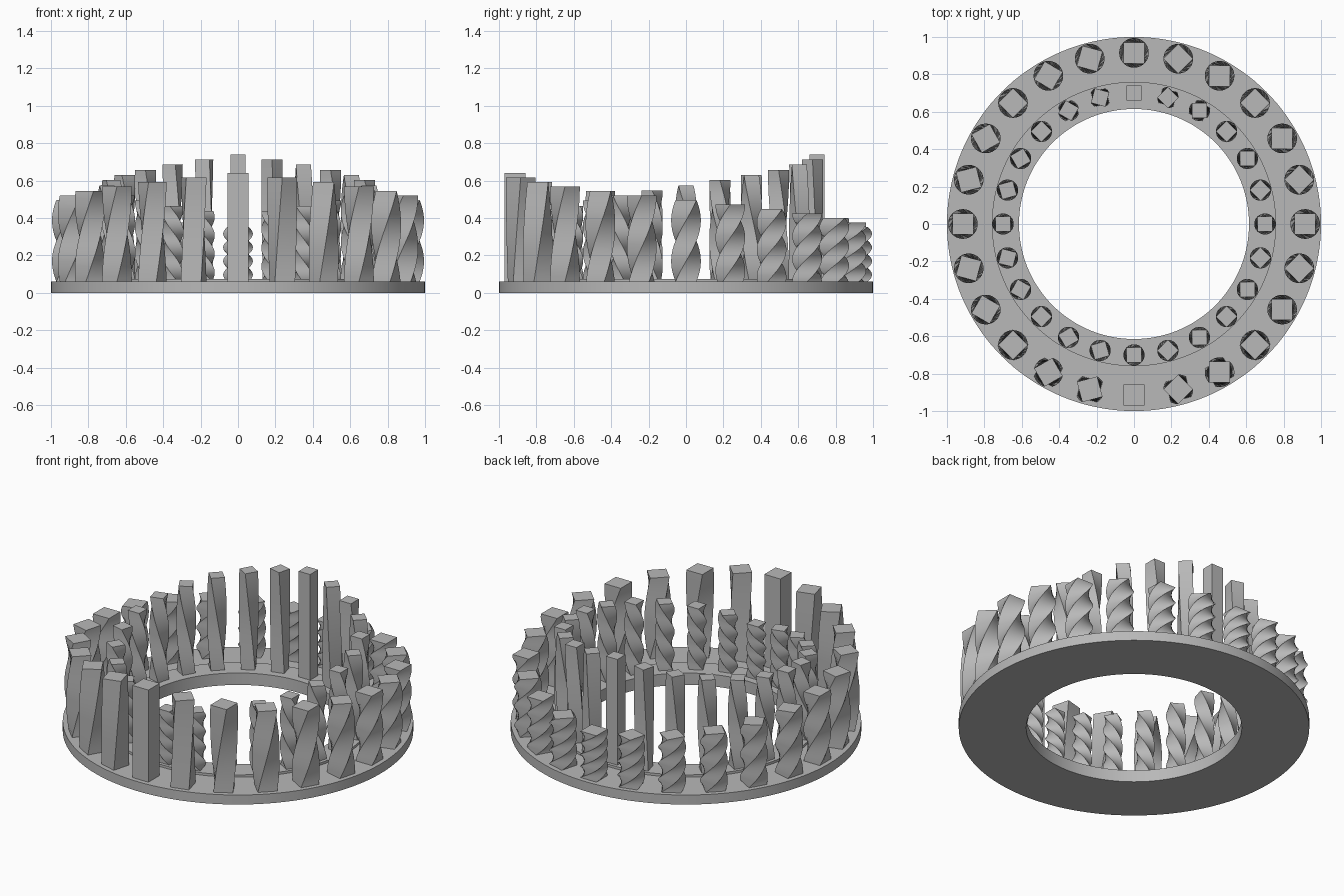
import bpy
import bmesh
from math import cos, sin, pi, radians

cube = bpy.data.objects.get("Cube")
if cube:
    bpy.data.objects.remove(cube, do_unlink=True)

# One plain grey for everything
grey = bpy.data.materials.new("plain_grey")
grey.use_nodes = True
COLOUR = (0.48, 0.48, 0.48, 1)
grey.diffuse_color = COLOUR
grey.node_tree.nodes["Principled BSDF"].inputs["Base Color"].default_value = COLOUR


def finish(name, bm):
    """Turn a bmesh into a shaded, coloured object."""
    bmesh.ops.recalc_face_normals(bm, faces=bm.faces)
    mesh = bpy.data.meshes.new(name)
    bm.to_mesh(mesh)
    bm.free()
    mesh.materials.append(grey)
    mesh.shade_smooth()
    mesh.set_sharp_from_angle(angle=radians(30))
    obj = bpy.data.objects.new(name, mesh)
    bpy.context.collection.objects.link(obj)
    return obj


def bridge(bm, loop_a, loop_b):
    """Join two equal loops of vertices with quads."""
    n = len(loop_a)
    for i in range(n):
        j = (i + 1) % n
        bm.faces.new((loop_a[i], loop_a[j], loop_b[j], loop_b[i]))


def lathe(name, profile, segments):
    """Spin a closed (radius, height) profile around z."""
    bm = bmesh.new()
    loops = []
    for s in range(segments):
        a = 2 * pi * s / segments
        loops.append([bm.verts.new((r * cos(a), r * sin(a), z)) for r, z in profile])
    for s in range(segments):
        bridge(bm, loops[s], loops[(s + 1) % segments])
    return finish(name, bm)


def twisted_column(name, width, height, twist, slices):
    """Square column whose section turns by twist from foot to top."""
    bm = bmesh.new()
    radius = width / 2 ** 0.5
    loops = []
    for s in range(slices + 1):
        t = s / slices
        corners = [twist * t + pi / 4 + c * pi / 2 for c in range(4)]
        loops.append([bm.verts.new((radius * cos(a), radius * sin(a), height * t))
                      for a in corners])
    for lower, upper in zip(loops, loops[1:]):
        bridge(bm, lower, upper)
    bm.faces.new(loops[0])
    bm.faces.new(loops[-1])
    return finish(name, bm)


def column_ring(name, radius, foot, width, tallest, drop, start, turn):
    """Columns get shorter and more twisted away from the start angle."""
    for i in range(COUNT):
        step = min(i, COUNT - i)
        angle = start + 2 * pi * i / COUNT
        col = twisted_column(f"{name}_{i + 1}", width, tallest - drop * step - foot,
                             turn * step, 1 + 8 * step)
        col.location = (radius * cos(angle), radius * sin(angle), foot)
        col.rotation_euler.z = angle


COUNT = 24
TURN = radians(30)
FLOOR, LEDGE = 0.06, 0.075

# Stepped base ring with an open centre
lathe("base_ring", [(0.615, 0), (1, 0), (1, FLOOR), (0.76, FLOOR),
                    (0.76, LEDGE), (0.615, LEDGE)], 144)

# Outer columns, tallest at the front; inner columns, tallest at the back
column_ring("outer_column", 0.915, FLOOR, 0.112, 0.64, 0.024, -pi / 2, TURN)
column_ring("inner_column", 0.7, LEDGE, 0.08, 0.74, 0.0275, pi / 2, -TURN)
